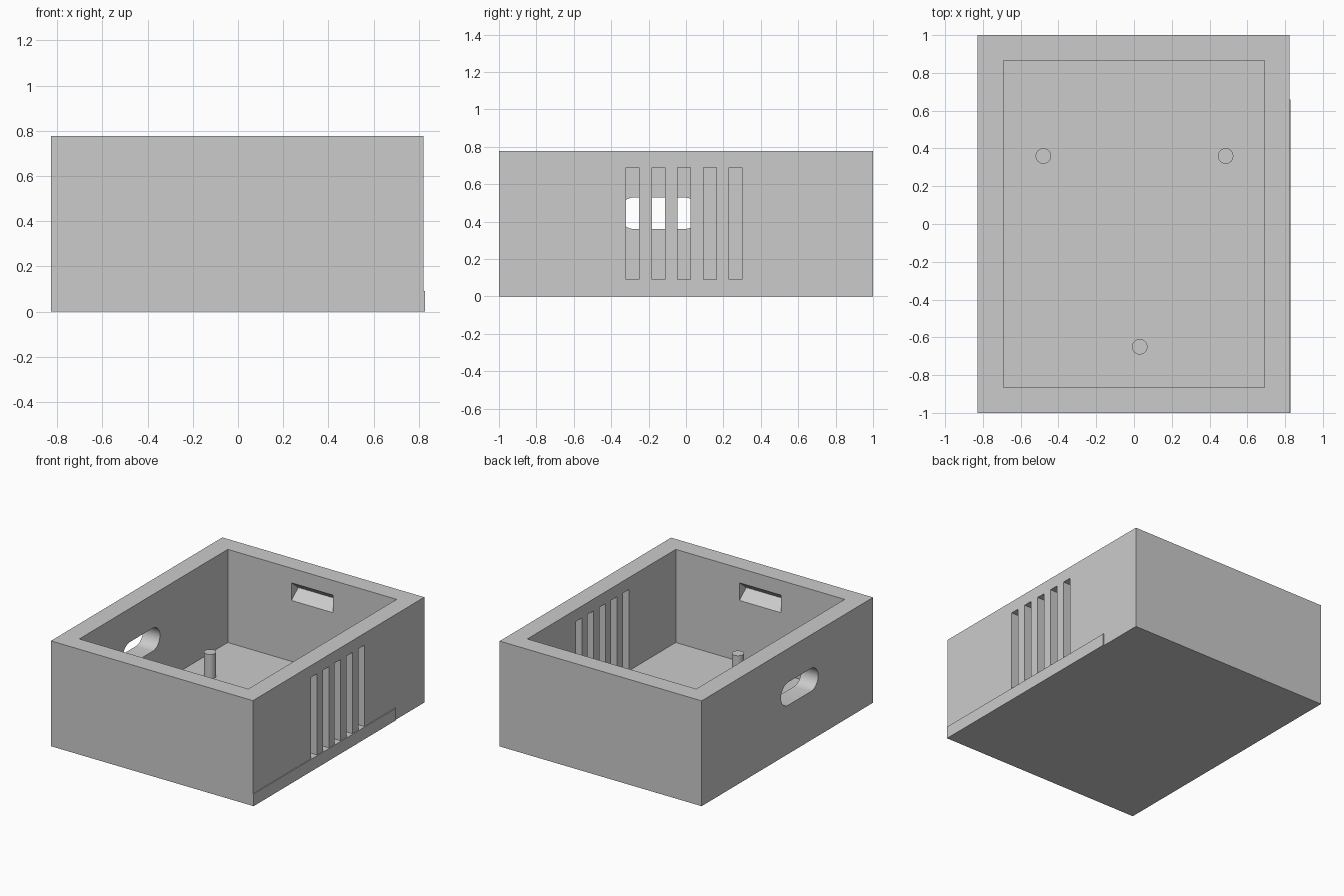
import bpy, bmesh, math

if "Cube" in bpy.data.objects:
    bpy.data.objects.remove(bpy.data.objects["Cube"], do_unlink=True)

grey = bpy.data.materials.new("light_grey")
grey.use_nodes = True
grey.diffuse_color = (0.6, 0.6, 0.6, 1)
grey.node_tree.nodes["Principled BSDF"].inputs["Base Color"].default_value = (0.6, 0.6, 0.6, 1)

BACK, SIDE, HEIGHT, FLOOR = 1.0, 0.822, 0.778, 0.09
INNER_X, INNER_Y = 0.69, 0.866


def prism(name, profile, x0, x1):
    """Extrude a closed (y, z) profile along x."""
    bm = bmesh.new()
    face = bm.faces.new([bm.verts.new((x0, y, z)) for y, z in profile])
    out = bmesh.ops.extrude_face_region(bm, geom=[face])
    moved = [v for v in out["geom"] if isinstance(v, bmesh.types.BMVert)]
    bmesh.ops.translate(bm, verts=moved, vec=(x1 - x0, 0, 0))
    bmesh.ops.recalc_face_normals(bm, faces=bm.faces)
    mesh = bpy.data.meshes.new(name)
    bm.to_mesh(mesh)
    bm.free()
    mesh.materials.append(grey)
    obj = bpy.data.objects.new(name, mesh)
    bpy.context.collection.objects.link(obj)
    return obj


def rect(y0, y1, z0, z1):
    return [(y0, z0), (y1, z0), (y1, z1), (y0, z1)]


def stadium(y0, y1, z0, z1, steps=12):
    """Slot outline with fully round ends."""
    r, zc = (z1 - z0) / 2, (z0 + z1) / 2
    pts = []
    for yc, start in ((y1 - r, -math.pi / 2), (y0 + r, math.pi / 2)):
        for i in range(steps + 1):
            a = start + math.pi * i / steps
            pts.append((yc + r * math.cos(a), zc + r * math.sin(a)))
    return pts


# Solid case block
case = prism("case", rect(-BACK, BACK, 0, HEIGHT), -0.828, SIDE)

# Cavity
cutters = [prism("cavity", rect(-INNER_Y, INNER_Y, FLOOR, HEIGHT + 0.2), -INNER_X, INNER_X)]

# Vent slots through the left wall
for i in range(5):
    y = -0.32 + i * 0.1375
    cutters.append(prism("vent_slot", rect(y, y + 0.07, FLOOR, 0.69), 0.6, 0.95))

# Rounded cable opening through the right wall
cutters.append(prism("cable_opening", stadium(-0.36, 0.075, 0.36, 0.53), -0.95, -0.6))

# V-shaped snap grooves inside the front and back walls
for s in (-1, 1):
    y = s * INNER_Y
    groove = [(y - s * 0.05, 0.54), (y, 0.54), (y + s * 0.08, 0.605),
              (y, 0.67), (y - s * 0.05, 0.67)]
    cutters.append(prism("snap_groove", groove, -0.17, 0.17))

# Cut the openings and drop the cutters
bpy.context.view_layer.objects.active = case
for cutter in cutters:
    mod = case.modifiers.new("cut", "BOOLEAN")
    mod.operation = "DIFFERENCE"
    mod.solver = "EXACT"
    mod.object = cutter
    bpy.ops.object.modifier_apply(modifier=mod.name)
    bpy.data.objects.remove(cutter, do_unlink=True)

# Thin raised strip along the foot of the left wall
prism("base_strip", rect(-BACK, 0.66, 0, FLOOR), SIDE - 0.01, 0.828)

# Mounting posts on the floor
posts = []
for x, y in ((-0.48, 0.36), (0.485, 0.36), (0.03, -0.65)):
    bpy.ops.mesh.primitive_cylinder_add(vertices=32, radius=0.041, depth=0.2,
                                        location=(x, y, 0.17))
    post = bpy.context.object
    post.name = "mounting_post"
    post.data.materials.append(grey)
    posts.append(post)

# Smooth the round surfaces, keep the edges sharp
bpy.ops.object.select_all(action="DESELECT")
for obj in posts + [case]:
    obj.select_set(True)
bpy.context.view_layer.objects.active = case
bpy.ops.object.shade_smooth_by_angle(angle=math.radians(30))
